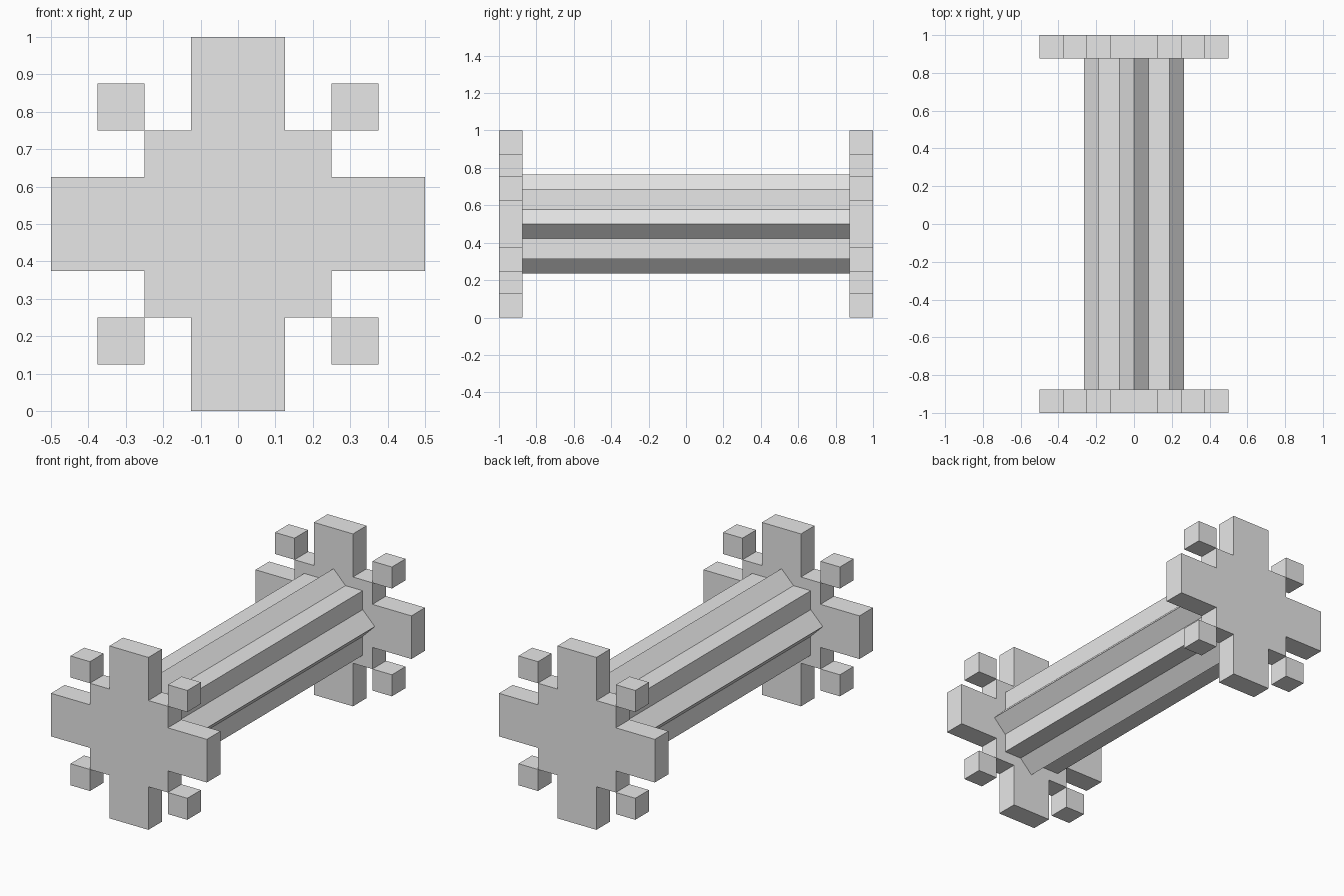
import bpy, bmesh, math
from mathutils import Matrix, Vector

cube = bpy.data.objects.get("Cube")
if cube:
    bpy.data.objects.remove(cube, do_unlink=True)

grey = bpy.data.materials.new("light grey")
grey.use_nodes = True
grey.diffuse_color = (0.8, 0.8, 0.8, 1)
grey.node_tree.nodes["Principled BSDF"].inputs["Base Color"].default_value = grey.diffuse_color

MID = 0.5            # height of the long axis
OUTER, INNER = 1.0, 0.875   # end plate faces along y


def prism(name, outline, y0, y1):
    """Extrude an x-z outline (around the long axis) from y0 to y1."""
    bm = bmesh.new()
    face = bm.faces.new([bm.verts.new((x, y0, z + MID)) for x, z in outline])
    ext = bmesh.ops.extrude_face_region(bm, geom=[face])
    moved = [v for v in ext["geom"] if isinstance(v, bmesh.types.BMVert)]
    bmesh.ops.translate(bm, verts=moved, vec=(0, y1 - y0, 0))
    bmesh.ops.recalc_face_normals(bm, faces=bm.faces)
    mesh = bpy.data.meshes.new(name)
    bm.to_mesh(mesh)
    bm.free()
    mesh.materials.append(grey)
    obj = bpy.data.objects.new(name, mesh)
    bpy.context.collection.objects.link(obj)
    return obj


def four_turns(points):
    """Repeat a run of points in all four quadrants."""
    return [Matrix.Rotation(-q * math.pi / 2, 2) @ Vector(p)
            for q in range(4) for p in points]


# Beam: eight-pointed star made of two crossed squares
half = 0.1875
tip, notch = half * math.sqrt(2), half * math.tan(math.pi / 8)
prism("star_beam", four_turns([(0, tip), (notch, half), (half, half), (half, notch)]),
      -INNER, INNER)

# End plates: stepped cross with a loose block off each corner
arm, body, reach = 0.125, 0.25, 0.5
cross = four_turns([(arm, reach), (arm, body), (body, body), (body, arm), (reach, arm)])
block = [(0.25, 0.25), (0.375, 0.25), (0.375, 0.375), (0.25, 0.375)]
for end, y0, y1 in (("front", -OUTER, -INNER), ("back", INNER, OUTER)):
    prism(end + "_plate", cross, y0, y1)
    for side, sx in (("left", 1), ("right", -1)):
        for level, sz in (("upper", 1), ("lower", -1)):
            prism(f"{end}_{level}_{side}_block", [(x * sx, z * sz) for x, z in block], y0, y1)
